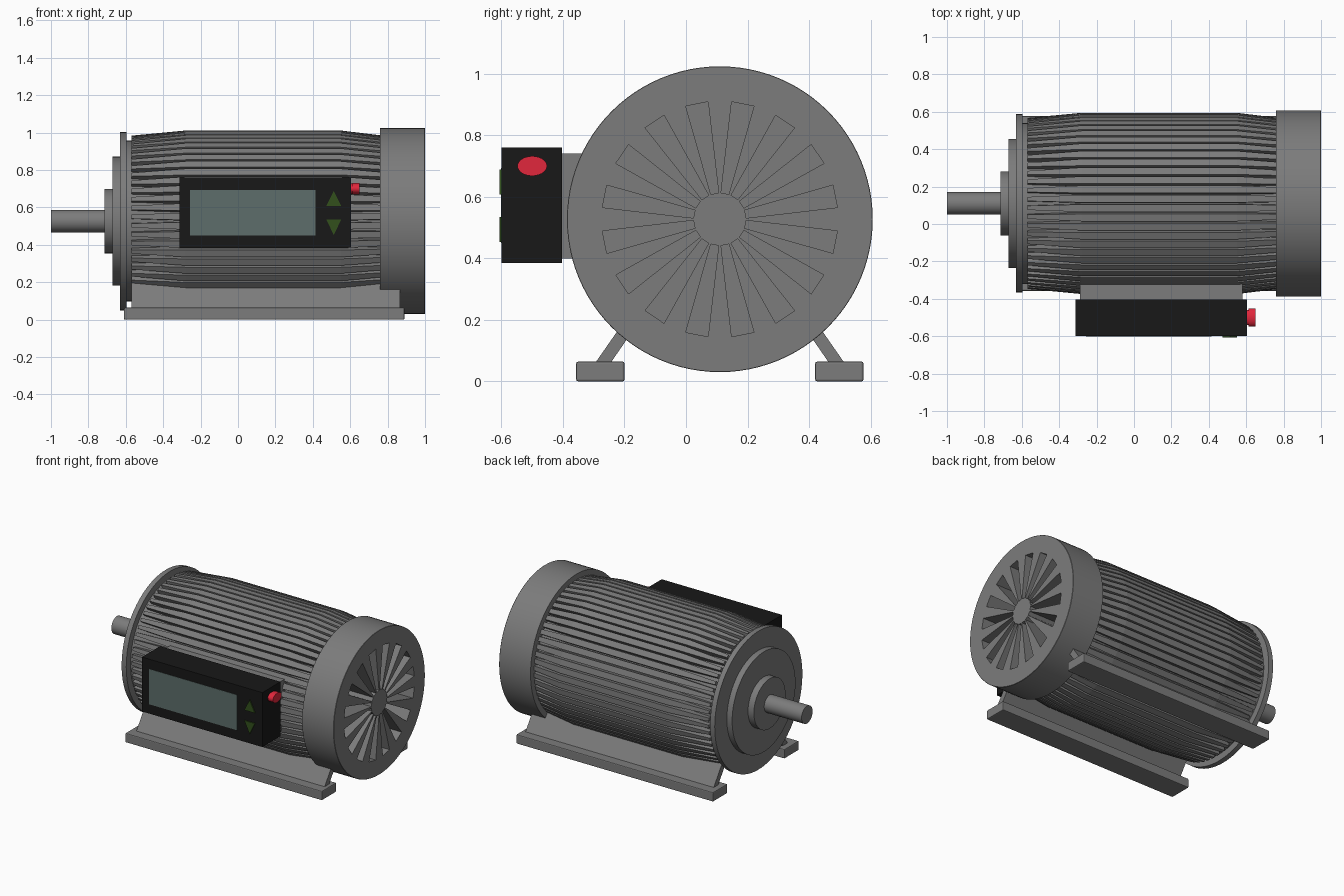
import bpy, bmesh, math
from math import sin, cos, pi

if "Cube" in bpy.data.objects:
    bpy.data.objects.remove(bpy.data.objects["Cube"])

CY, CZ = 0.11, 0.527   # motor axis, running along x
GREY = bpy.data.materials.new("cast_grey_paint")
GREY.diffuse_color = (.2, .2, .2, 1)
GREY.use_nodes = True
GREY.node_tree.nodes["Principled BSDF"].inputs["Base Color"].default_value = GREY.diffuse_color


def finish(name, bm, color=None, smooth=False, bevel=0):
    bmesh.ops.recalc_face_normals(bm, faces=bm.faces)
    me = bpy.data.meshes.new(name)
    bm.to_mesh(me)
    bm.free()
    ob = bpy.data.objects.new(name, me)
    bpy.context.collection.objects.link(ob)
    mat = GREY
    if color:
        mat = bpy.data.materials.new(name + "_paint")
        mat.diffuse_color = (*color, 1)
        mat.use_nodes = True
        mat.node_tree.nodes["Principled BSDF"].inputs["Base Color"].default_value = mat.diffuse_color
    me.materials.append(mat)
    if bevel:
        b = ob.modifiers.new("bevel", 'BEVEL')
        b.width, b.segments = bevel, 2
    if smooth:
        bpy.ops.object.select_all(action='DESELECT')
        ob.select_set(True)
        bpy.context.view_layer.objects.active = ob
        bpy.ops.object.shade_smooth_by_angle(angle=math.radians(30))
    return ob


def lathe(name, profile, n=96, cy=CY, cz=CZ, color=None):
    """Revolve (x, r) points about an x-parallel axis; r = 0 is a pole."""
    bm = bmesh.new()
    rings = []
    for x, r in profile:
        if r == 0:
            rings.append([bm.verts.new((x, cy, cz))] * n)
        else:
            rings.append([bm.verts.new((x, cy + r * sin(2 * pi * i / n), cz + r * cos(2 * pi * i / n)))
                          for i in range(n)])
    for a, b in zip(rings, rings[1:]):
        for i in range(n):
            j = (i + 1) % n
            quad = list(dict.fromkeys((a[i], a[j], b[j], b[i])))
            bm.faces.new(quad)
    return finish(name, bm, color, smooth=True)


def prism(name, pts, axis, lo, hi, color=None, bevel=0):
    """Extrude a 2D outline along x (points are y,z) or y (points are x,z)."""
    bm = bmesh.new()
    put = (lambda p, t: (t, p[0], p[1])) if axis == 'x' else (lambda p, t: (p[0], t, p[1]))
    a = [bm.verts.new(put(p, lo)) for p in pts]
    b = [bm.verts.new(put(p, hi)) for p in pts]
    bm.faces.new(a)
    bm.faces.new(b)
    for i in range(len(pts)):
        j = (i + 1) % len(pts)
        bm.faces.new((a[i], a[j], b[j], b[i]))
    return finish(name, bm, color, bevel=bevel)


def box(name, x0, x1, y0, y1, z0, z1, color=None, bevel=0):
    return prism(name, [(x0, z0), (x1, z0), (x1, z1), (x0, z1)], 'y', y0, y1, color, bevel)


# Shaft, stepped front flange and motor core
lathe("shaft", [(-1, 0), (-1, .06), (-.70, .06), (-.70, 0)], 48)
lathe("front_flange", [(-.715, 0), (-.715, .172), (-.67, .172), (-.67, .345), (-.63, .345),
                       (-.63, .477), (-.595, .477), (-.595, 0)])
lathe("motor_core", [(-.60, 0), (-.60, .43), (.78, .43), (.78, 0)])

# Cooling fins, tapered lower and thinner towards both ends
bm = bmesh.new()
FINS = 60
stations = [(-.57, .457, .011), (-.28, .484, .020), (.55, .484, .020), (.775, .457, .015)]
for k in range(FINS):
    a = 2 * pi * (k + .5) / FINS
    secs = []
    for x, r, w in stations:
        sec = []
        for rr, t in ((.415, -w), (r, -w), (r, w), (.415, w)):
            sec.append(bm.verts.new((x, CY + rr * sin(a) + t * cos(a), CZ + rr * cos(a) - t * sin(a))))
        secs.append(sec)
    bm.faces.new(secs[0])
    bm.faces.new(secs[-1])
    for s, t in zip(secs, secs[1:]):
        for i in range(4):
            j = (i + 1) % 4
            bm.faces.new((s[i], s[j], t[j], t[i]))
finish("cooling_fins", bm)

# Fan cover with sixteen deep radial vent slots
cover = lathe("fan_cover", [(1, 0), (1, .4955), (.998, .497), (.76, .497), (.76, 0)])
bm = bmesh.new()
for k in range(16):
    a = 2 * pi * (k + .5) / 16
    ends = []
    for x in (.80, 1.05):
        ends.append([bm.verts.new((x, CY + r * sin(a) + t * cos(a), CZ + r * cos(a) - t * sin(a)))
                     for r, t in ((.085, -.013), (.382, -.037), (.382, .037), (.085, .013))])
    bm.faces.new(ends[0])
    bm.faces.new(ends[1])
    for i in range(4):
        j = (i + 1) % 4
        bm.faces.new((ends[0][i], ends[0][j], ends[1][j], ends[1][i]))
cutter = finish("vent_cutter", bm)
cutter.hide_render = True
cut = cover.modifiers.new("vents", 'BOOLEAN')
cut.operation, cut.solver, cut.object = 'DIFFERENCE', 'EXACT', cutter
bpy.ops.object.select_all(action='DESELECT')
cover.select_set(True)
bpy.context.view_layer.objects.active = cover
bpy.ops.object.modifier_apply(modifier="vents")
bpy.data.objects.remove(cutter)

# Feet rails and slanted webs on both sides
for side, s in (("front", -1), ("back", 1)):
    ya, yb = sorted((CY + s * .31, CY + s * .467))
    box(side + "_foot", -.61, .89, ya, yb, 0, .064, bevel=.006)
    web = [(.405, .06), (.355, .06), (.255, .205), (.29, .225)]
    prism(side + "_foot_web", [(CY + s * y, z) for y, z in web], 'x', -.57, .865)

# Control box on its mounting neck
BLACK, GREEN, RED = (.009, .009, .009), (.032, .08, .012), (.75, .02, .045)
box("control_neck", -.29, .58, -.41, -.25, .40, .74)
box("control_box", -.312, .605, -.599, -.403, .385, .76, BLACK)
box("display_screen", -.256, .415, -.601, -.59, .45, .693, (.11, .155, .145))
prism("up_button", [(.472, .607), (.552, .607), (.512, .688)], 'y', -.606, -.59, GREEN)
prism("down_button", [(.472, .535), (.552, .535), (.512, .453)], 'y', -.606, -.59, GREEN)

# Oval red push button on the side of the box
button = lathe("stop_button", [(.60, 0), (.60, .027), (.612, .027), (.612, .032), (.65, .032), (.65, 0)],
               48, -.5, .70, RED)
for v in button.data.vertices:
    v.co.y = -.5 + (v.co.y + .5) * 1.5
